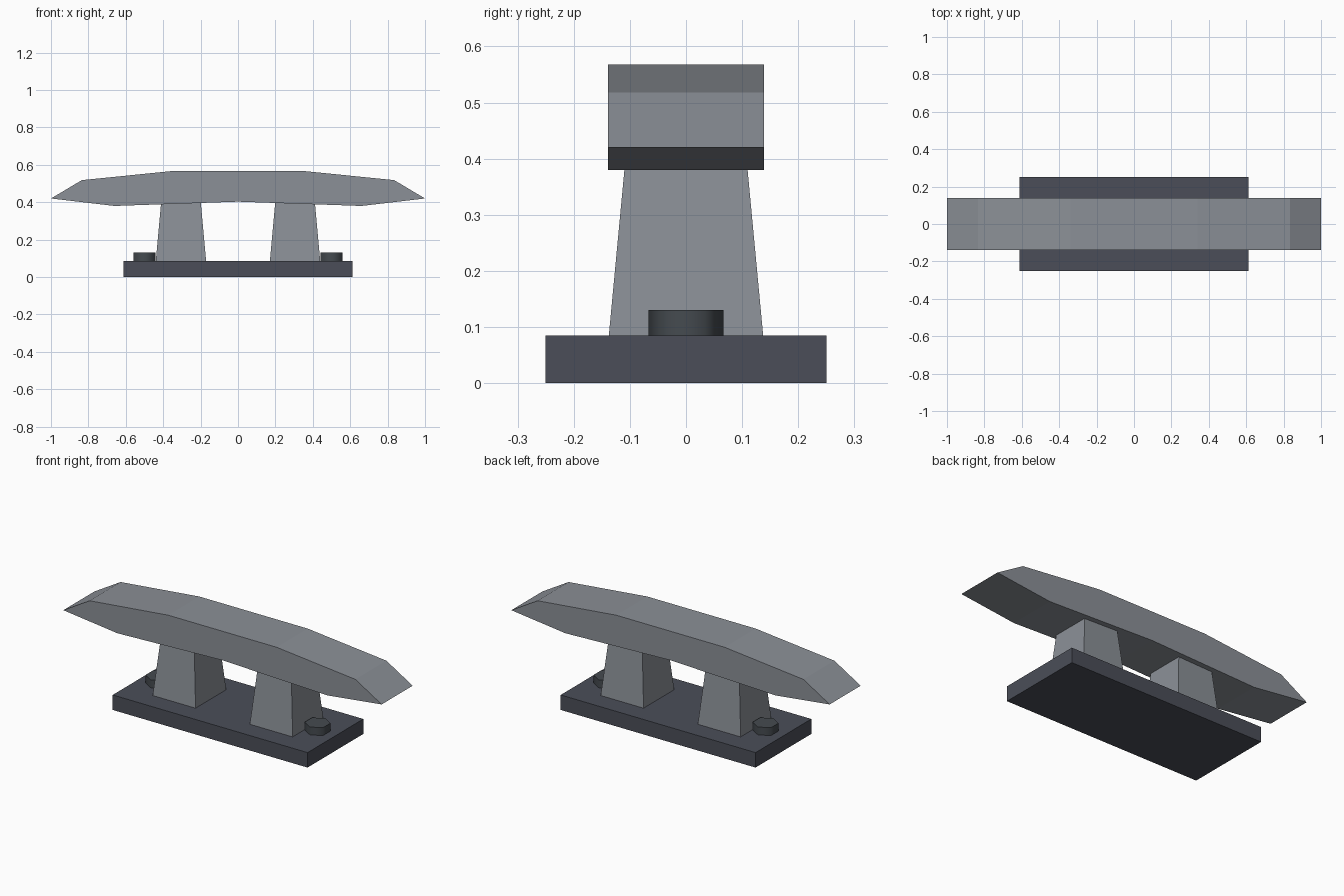
import bpy, bmesh, math

if "Cube" in bpy.data.objects:
    bpy.data.objects.remove(bpy.data.objects["Cube"])


def material(name, rgb):
    m = bpy.data.materials.new(name)
    m.diffuse_color = (*rgb, 1)
    m.use_nodes = True
    m.node_tree.nodes["Principled BSDF"].inputs["Base Color"].default_value = m.diffuse_color
    return m


STEEL = material("light steel", (0.26, 0.28, 0.31))
PLATE = material("dark plate", (0.07, 0.076, 0.098))
BOLT = material("bolt metal", (0.06, 0.07, 0.08))


def finish(bm, name, mat):
    bmesh.ops.recalc_face_normals(bm, faces=bm.faces)
    me = bpy.data.meshes.new(name)
    bm.to_mesh(me)
    bm.free()
    me.materials.append(mat)
    ob = bpy.data.objects.new(name, me)
    bpy.context.collection.objects.link(ob)
    return ob


def tapered_box(name, x, z0, z1, bottom, top, mat):
    """Box with separate half sizes (x, y) for its bottom and top."""
    bm = bmesh.new()
    bmesh.ops.create_cube(bm, size=2)
    for v in bm.verts:
        hx, hy = top if v.co.z > 0 else bottom
        v.co = (x + v.co.x * hx, v.co.y * hy, z1 if v.co.z > 0 else z0)
    return finish(bm, name, mat)


# Base plate
tapered_box("base_plate", 0, 0, 0.085, (0.612, 0.25), (0.612, 0.25), PLATE)

# Tapered posts and hex bolts on both sides
for side, s in (("left", -1), ("right", 1)):
    tapered_box(side + "_post", s * 0.305, 0.08, 0.42,
                (0.135, 0.138), (0.104, 0.106), STEEL)
    bm = bmesh.new()
    bmesh.ops.create_cone(bm, cap_ends=True, segments=6,
                          radius1=0.067, radius2=0.067, depth=0.05)
    for v in bm.verts:
        v.co.x += s * 0.5
        v.co.z += 0.105
    for f in bm.faces:
        f.smooth = abs(f.normal.z) < 0.5
    for e in bm.edges:
        e.smooth = all(f.smooth for f in e.link_faces)
    finish(bm, side + "_bolt", BOLT)

# Horned crossbar: symmetric profile extruded along y
half_top = [(1.0, 0.42), (0.835, 0.518), (0.34, 0.568)]
half_low = [(0.66, 0.38)]
profile = (half_top + [(-x, z) for x, z in reversed(half_top)]
           + [(-x, z) for x, z in half_low] + [(0, 0.403)] + half_low)
bm = bmesh.new()
face = bm.faces.new([bm.verts.new((x, -0.139, z)) for x, z in profile])
ext = bmesh.ops.extrude_face_region(bm, geom=[face])
for g in ext["geom"]:
    if isinstance(g, bmesh.types.BMVert):
        g.co.y = 0.139
finish(bm, "horn_crossbar", STEEL)
